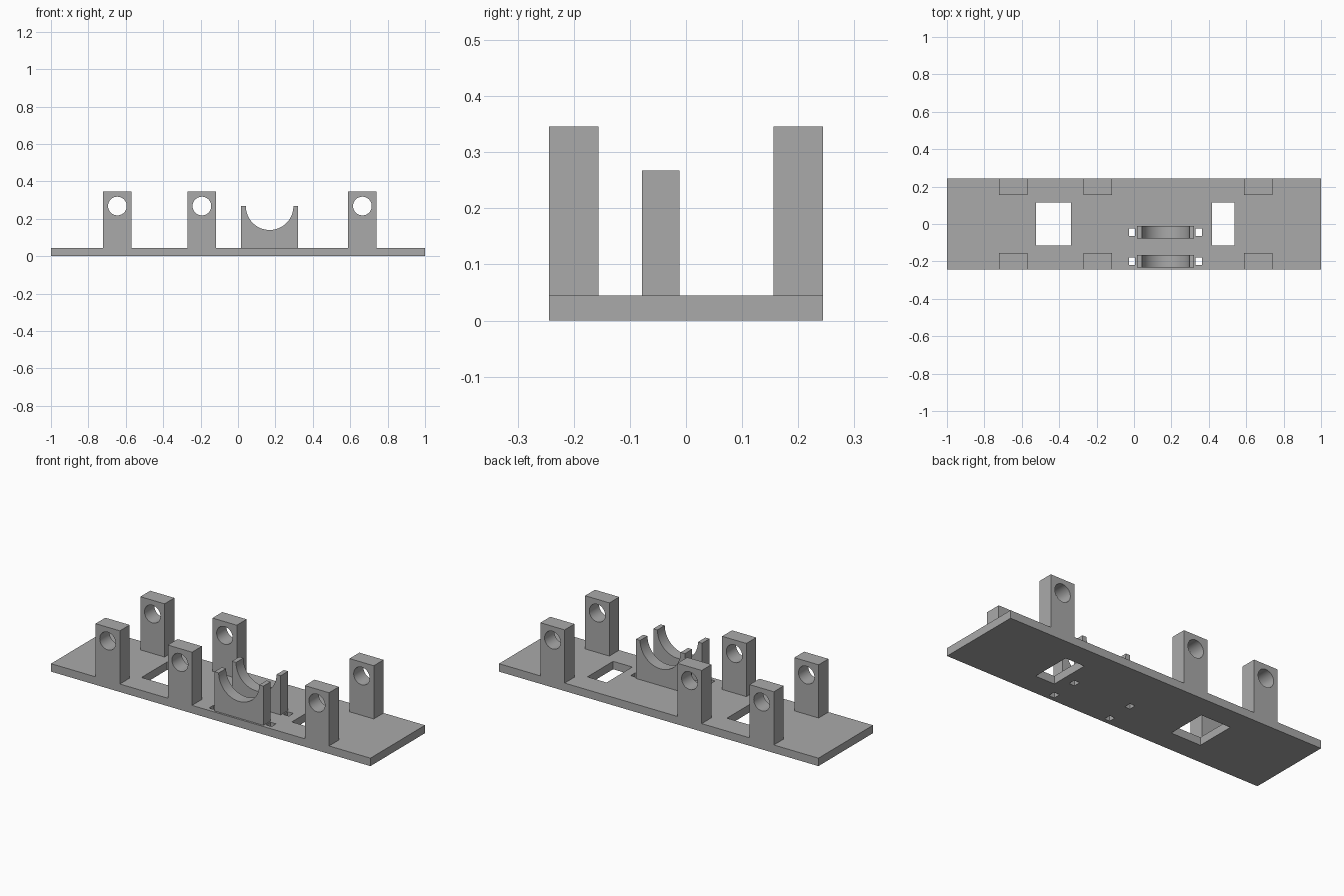
import bpy, bmesh, math
from mathutils import Matrix, Vector

if "Cube" in bpy.data.objects:
    bpy.data.objects.remove(bpy.data.objects["Cube"])

grey = bpy.data.materials.new("plain grey")
grey.use_nodes = True
COLOUR = (0.4, 0.4, 0.4, 1)
grey.diffuse_color = COLOUR
grey.node_tree.nodes["Principled BSDF"].inputs["Base Color"].default_value = COLOUR

HALF_Y, PLATE, POST_TOP, POST_D = 0.244, 0.045, 0.346, 0.088


def finish(name, bm):
    bmesh.ops.recalc_face_normals(bm, faces=bm.faces)
    mesh = bpy.data.meshes.new(name)
    bm.to_mesh(mesh)
    bm.free()
    mesh.materials.append(grey)
    obj = bpy.data.objects.new(name, mesh)
    bpy.context.collection.objects.link(obj)
    return obj


def box(name, x0, x1, y0, y1, z0, z1):
    bm = bmesh.new()
    mid = Vector((x0 + x1, y0 + y1, z0 + z1)) / 2
    bmesh.ops.create_cube(bm, size=1, matrix=Matrix.Translation(mid)
                          @ Matrix.Diagonal((x1 - x0, y1 - y0, z1 - z0, 1)))
    return finish(name, bm)


def rod(name, x, y, z, r, length):
    bm = bmesh.new()
    bmesh.ops.create_cone(bm, cap_ends=True, segments=48, radius1=r, radius2=r, depth=length,
                          matrix=Matrix.Translation((x, y, z)) @ Matrix.Rotation(math.pi / 2, 4, "X"))
    return finish(name, bm)


def cut(obj, cutters):
    for c in cutters:
        m = obj.modifiers.new("cut", "BOOLEAN")
        m.operation, m.solver, m.object = "DIFFERENCE", "EXACT", c
    deps = bpy.context.evaluated_depsgraph_get()
    mesh = bpy.data.meshes.new_from_object(obj.evaluated_get(deps))
    obj.modifiers.clear()
    obj.data = mesh
    for c in cutters:
        bpy.data.objects.remove(c)


def smooth(obj):
    bpy.ops.object.select_all(action="DESELECT")
    obj.select_set(True)
    bpy.context.view_layer.objects.active = obj
    bpy.ops.object.shade_smooth_by_angle(angle=math.radians(30))


# Base plate with two windows and four small tie slots
plate = box("base_plate", -1, 1, -HALF_Y, HALF_Y, 0, PLATE)
openings = [box("window_cutter", x0, x1, -0.115, 0.115, -0.1, 0.1)
            for x0, x1 in ((-0.524, -0.337), (0.417, 0.537))]
CRADLE_ROWS = {"front": -0.2, "back": -0.045}
for y in CRADLE_ROWS.values():
    for x0, x1 in ((-0.028, 0.005), (0.329, 0.364)):
        openings.append(box("slot_cutter", x0, x1, y - 0.02, y + 0.02, -0.1, 0.1))
cut(plate, openings)

# Drilled posts in three pairs
for place, x in (("right", -0.645), ("middle", -0.193), ("left", 0.665)):
    for side, s in (("front", -1), ("back", 1)):
        ys = sorted((s * HALF_Y, s * (HALF_Y - POST_D)))
        post = box(f"{side}_{place}_post", x - 0.076, x + 0.076, *ys, PLATE, POST_TOP)
        cut(post, [rod("hole_cutter", x, sum(ys) / 2, 0.268, 0.05, 0.3)])
        smooth(post)

# Cradles with a half-round seat
CX, TOP, R, STEPS = 0.169, 0.267, 0.127, 32
for side, y in CRADLE_ROWS.items():
    profile = [(CX + 0.153, TOP), (CX + 0.153, PLATE), (CX - 0.153, PLATE), (CX - 0.153, TOP)]
    for i in range(STEPS + 1):
        a = math.pi * (1 + i / STEPS)
        profile.append((CX + R * math.cos(a), TOP + R * math.sin(a)))
    bm = bmesh.new()
    face = bm.faces.new([bm.verts.new((px, y - 0.033, pz)) for px, pz in profile])
    new = bmesh.ops.extrude_face_region(bm, geom=[face])["geom"]
    bmesh.ops.translate(bm, vec=(0, 0.066, 0),
                        verts=[v for v in new if isinstance(v, bmesh.types.BMVert)])
    smooth(finish(f"{side}_cradle", bm))
